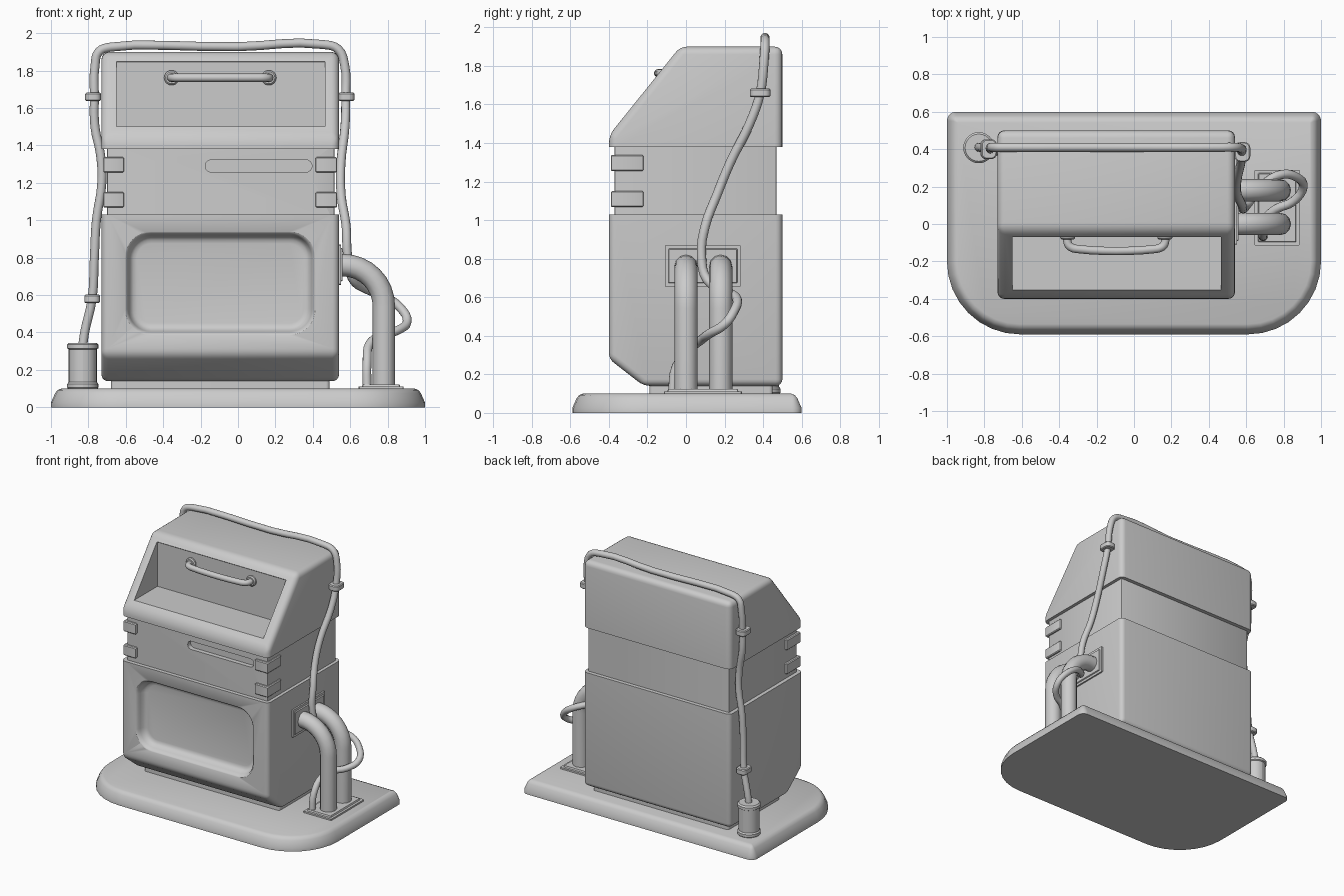
import bpy, bmesh
from math import sin, cos, pi, radians

if "Cube" in bpy.data.objects:
    bpy.data.objects.remove(bpy.data.objects["Cube"])

FLOOR = lambda u, v, h: (u, v, h)      # outline in x,y; layers along z
FRONT = lambda u, v, h: (u, h, v)      # outline in x,z; layers along y
SIDE = lambda u, v, h: (h, u, v)       # outline in y,z; layers along x


def finish(name, bm, angle=35):
    bmesh.ops.recalc_face_normals(bm, faces=bm.faces)
    me = bpy.data.meshes.new(name)
    bm.to_mesh(me)
    bm.free()
    ob = bpy.data.objects.new(name, me)
    bpy.context.collection.objects.link(ob)
    smooth(ob, angle)
    return ob


def smooth(ob, angle=35):
    bpy.ops.object.select_all(action='DESELECT')
    ob.select_set(True)
    bpy.context.view_layer.objects.active = ob
    bpy.ops.object.shade_smooth_by_angle(angle=radians(angle))


def outline(rect, radii, inset, n):
    u0, u1, v0, v1 = rect
    u0, u1, v0, v1 = u0 + inset, u1 - inset, v0 + inset, v1 - inset
    pts = []
    for i, (u, v, su, sv) in enumerate([(u1, v1, -1, -1), (u0, v1, 1, -1),
                                        (u0, v0, 1, 1), (u1, v0, -1, 1)]):
        r = max(radii[i] - inset, 0.004)
        for k in range(n + 1):
            a = pi / 2 * (i + k / n)
            pts.append((u + su * r + r * cos(a), v + sv * r + r * sin(a)))
    return pts


def loft(name, rect, radii, layers, place=FLOOR, n=6):
    """Stack rounded rectangles; layers are (inset, height)."""
    if not isinstance(radii, (list, tuple)):
        radii = [radii] * 4
    bm = bmesh.new()
    rings = [[bm.verts.new(place(u, v, h)) for u, v in outline(rect, radii, ins, n)]
             for ins, h in layers]
    for a, b in zip(rings, rings[1:]):
        for i in range(len(a)):
            j = (i + 1) % len(a)
            bm.faces.new((a[i], a[j], b[j], b[i]))
    bm.faces.new(rings[0])
    bm.faces.new(rings[-1])
    return finish(name, bm)


def prism(name, profile, x0, x1, bevel=0, flat_z=None):
    """Extrude a y,z profile along x; bevel all edges but those lying at flat_z."""
    bm = bmesh.new()
    a = [bm.verts.new((x0, y, z)) for y, z in profile]
    b = [bm.verts.new((x1, y, z)) for y, z in profile]
    bm.faces.new(a)
    bm.faces.new(b)
    for i in range(len(a)):
        j = (i + 1) % len(a)
        bm.faces.new((a[i], a[j], b[j], b[i]))
    bmesh.ops.recalc_face_normals(bm, faces=bm.faces)
    if bevel:
        edges = [e for e in bm.edges
                 if not all(abs(v.co.z - flat_z) < 1e-4 for v in e.verts)]
        bmesh.ops.bevel(bm, geom=edges, offset=bevel, segments=4, profile=0.5,
                        affect='EDGES', clamp_overlap=True)
    return finish(name, bm)


def cut(ob, cutter):
    cutter.hide_render = True
    m = ob.modifiers.new("cut", 'BOOLEAN')
    m.operation, m.object, m.solver = 'DIFFERENCE', cutter, 'EXACT'
    bpy.ops.object.select_all(action='DESELECT')
    ob.select_set(True)
    bpy.context.view_layer.objects.active = ob
    bpy.ops.object.modifier_apply(modifier="cut")
    bpy.data.objects.remove(cutter, do_unlink=True)
    smooth(ob)


def tube(name, pts, radius, bezier=True, res=6):
    cu = bpy.data.curves.new(name, 'CURVE')
    cu.dimensions = '3D'
    cu.bevel_depth, cu.bevel_resolution, cu.resolution_u = radius, 4, res
    cu.use_fill_caps = True
    sp = cu.splines.new('BEZIER' if bezier else 'POLY')
    target = sp.bezier_points if bezier else sp.points
    target.add(len(pts) - 1)
    for p, co in zip(target, pts):
        p.co = co if bezier else (*co, 1)
        if bezier:
            p.handle_left_type = p.handle_right_type = 'AUTO'
    ob = bpy.data.objects.new(name, cu)
    bpy.context.collection.objects.link(ob)
    bpy.ops.object.select_all(action='DESELECT')
    ob.select_set(True)
    bpy.context.view_layer.objects.active = ob
    bpy.ops.object.convert(target='MESH')
    smooth(bpy.context.view_layer.objects.active, 50)


# base slab with rounded front corners, and plinth
loft("base", (-1, 1, -0.59, 0.6), [0.05, 0.05, 0.39, 0.39],
     [(0, 0), (0, 0.025), (0.022, 0.075), (0.035, 0.092), (0.055, 0.1)], n=8)
loft("plinth", (-0.68, 0.49, -0.19, 0.45), 0.02, [(0, 0.09), (0, 0.16)])

# lower body with soft front pocket
X0, X1 = -0.73, 0.54
lower = prism("lower_body", [(-0.4, 1.03), (-0.4, 0.28), (-0.22, 0.14), (0.5, 0.14), (0.5, 1.03)],
              X0, X1, 0.035, 1.03)
cut(lower, loft("pocket_cutter", (-0.605, 0.415, 0.385, 0.94), 0.14,
                [(-0.002, -0.45), (-0.002, -0.402), (0.006, -0.397), (0.014, -0.388), (0.02, -0.37),
                 (0.03, -0.345), (0.045, -0.332), (0.065, -0.328)], FRONT, n=8))

# middle section with slot and corner brackets
mid = loft("middle_section", (-0.7, 0.515, -0.37, 0.47), 0.008, [(0, 1.0), (0, 1.4)], n=2)
cut(mid, loft("slot_cutter", (-0.175, 0.395, 1.258, 1.322), 0.03,
              [(0, -0.42), (0, -0.335)], FRONT))
for side, (a, b) in (("left", (-0.72, -0.61)), ("right", (0.415, 0.53))):
    for level, z in (("lower", 1.068), ("upper", 1.255)):
        loft(f"{side}_{level}_bracket", (a, b, -0.39, -0.22), 0.008,
             [(0.006, z), (0, z + 0.006), (0, z + 0.077), (0.006, z + 0.083)], n=2)

# sloped head with wedge-shaped recess
head = prism("head", [(-0.4, 1.38), (-0.4, 1.44), (-0.03, 1.9), (0.5, 1.9), (0.5, 1.38)],
             X0, X1, 0.04, 1.38)
cut(head, prism("recess_cutter", [(-0.065, 1.5), (-0.065, 1.845), (-0.22, 1.98),
                                  (-0.51, 1.63), (-0.36, 1.5)], -0.65, 0.465))

# handle in the recess
hy, hz = -0.06, 1.762
tube("handle", [(-0.355, hy, hz), (-0.355, -0.1, hz), (-0.34, -0.122, hz), (-0.29, -0.135, hz),
                (0.1, -0.135, hz), (0.15, -0.122, hz), (0.165, -0.1, hz), (0.165, hy, hz)], 0.022)
for side, x in (("left", -0.355), ("right", 0.165)):
    loft(f"{side}_handle_flange", (x - 0.04, x + 0.04, hz - 0.04, hz + 0.04), 0.04,
         [(0, -0.05), (0, -0.075), (0.008, -0.083)], FRONT)

# wall and floor plates for the pipes
loft("wall_plate", (-0.11, 0.285, 0.655, 0.87), 0.004,
     [(0, 0.53), (0, 0.552), (0.018, 0.552), (0.022, 0.56)], SIDE, n=1)
loft("floor_plate", (0.645, 0.885, -0.115, 0.29), 0.004,
     [(0, 0.09), (0, 0.112), (0.018, 0.112), (0.022, 0.123)], n=1)

# bent pipes
for name, y in (("front", 0.0), ("rear", 0.18)):
    arc = [(0.56 + 0.22 * sin(pi / 2 * k / 8), y, 0.54 + 0.22 * cos(pi / 2 * k / 8)) for k in range(9)]
    tube(f"{name}_pipe", [(0.53, y, 0.76)] + arc + [(0.78, y, 0.1)], 0.06, bezier=False)

# canister at the end of the cable
loft("canister", (-0.913, -0.747, 0.325, 0.491), 0.083,
     [(0.008, 0.095), (0, 0.105), (0, 0.125), (0.008, 0.135), (0.008, 0.31), (0, 0.315),
      (0, 0.335), (0.01, 0.345)], n=6)

# cable over the head, down the right side and around the rear pipe
tube("cable", [(-0.83, 0.41, 0.33), (-0.82, 0.41, 0.4), (-0.78, 0.4, 0.58), (-0.768, 0.39, 0.8),
               (-0.757, 0.39, 1.0), (-0.728, 0.39, 1.2), (-0.735, 0.39, 1.35), (-0.765, 0.4, 1.5),
               (-0.768, 0.4, 1.66), (-0.764, 0.41, 1.83), (-0.745, 0.41, 1.9), (-0.68, 0.41, 1.926),
               (0.0, 0.41, 1.928), (0.45, 0.41, 1.94), (0.535, 0.41, 1.915), (0.57, 0.405, 1.83),
               (0.576, 0.385, 1.66), (0.572, 0.33, 1.5), (0.55, 0.23, 1.3), (0.552, 0.16, 1.13),
               (0.578, 0.1, 0.97), (0.585, 0.08, 0.82), (0.61, 0.11, 0.69), (0.69, 0.21, 0.63),
               (0.79, 0.265, 0.59), (0.87, 0.25, 0.53), (0.905, 0.2, 0.46), (0.85, 0.12, 0.41),
               (0.76, 0.08, 0.38), (0.705, 0.03, 0.34), (0.69, -0.05, 0.24), (0.69, -0.07, 0.1)],
     0.024, res=4)

# clips holding the cable
for name, x, y, z in (("left_lower", -0.78, 0.4, 0.58), ("left_upper", -0.775, 0.4, 1.66),
                      ("right_upper", 0.58, 0.385, 1.66)):
    loft(f"{name}_clip", (x - 0.042, x + 0.042, y - 0.053, y + 0.053), 0.03,
         [(0.006, z - 0.022), (0, z - 0.016), (0, z + 0.016), (0.006, z + 0.022)], n=4)
